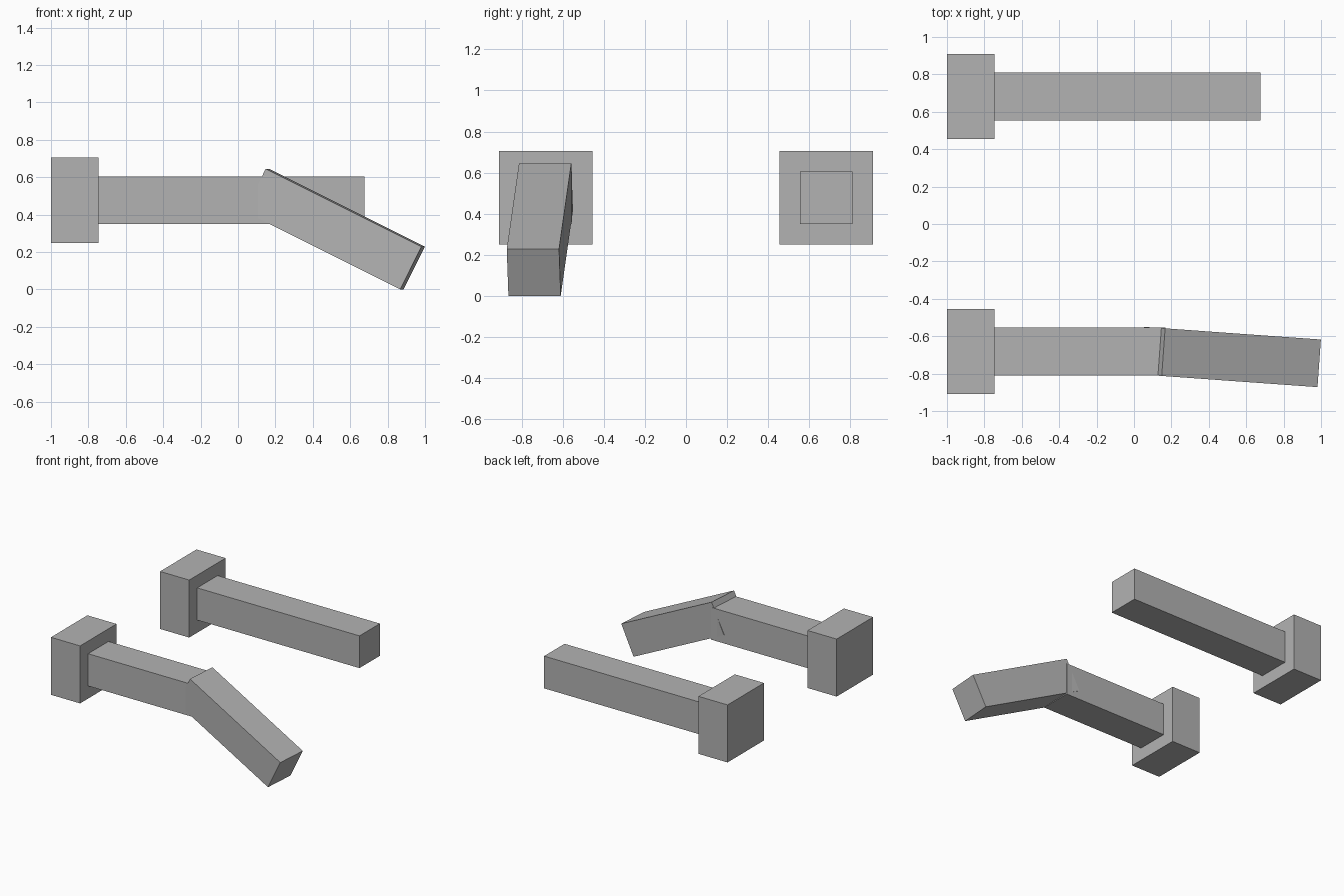
import bpy
import bmesh
from math import radians
from mathutils import Matrix, Vector

if "Cube" in bpy.data.objects:
    bpy.data.objects.remove(bpy.data.objects["Cube"])

grey = bpy.data.materials.new("plain_grey")
grey.diffuse_color = (0.45, 0.45, 0.45, 1)
grey.use_nodes = True
grey.node_tree.nodes["Principled BSDF"].inputs["Base Color"].default_value = grey.diffuse_color


def block(name, centre, size, pitch=0, yaw=0):
    """Flat-shaded box, pitched about y and then turned about z."""
    bm = bmesh.new()
    bmesh.ops.create_cube(bm, size=1, matrix=Matrix.Diagonal((*size, 1)))
    mesh = bpy.data.meshes.new(name)
    bm.to_mesh(mesh)
    bm.free()
    mesh.materials.append(grey)
    obj = bpy.data.objects.new(name, mesh)
    turn = Matrix.Rotation(radians(yaw), 4, 'Z') @ Matrix.Rotation(radians(pitch), 4, 'Y')
    obj.matrix_world = Matrix.Translation(Vector(centre)) @ turn
    bpy.context.collection.objects.link(obj)
    return obj


THICK = 0.255      # side of the square bars
HEAD_END = -0.745  # where the bars leave the end blocks


def bar(name, y, x_end):
    """Straight square bar running out of an end block."""
    block(name, ((HEAD_END + x_end) / 2, y, 0.477),
          (x_end - HEAD_END, THICK, THICK))


# End blocks
for side, y in (("front", -0.682), ("back", 0.682)):
    block(side + "_end_block", (-0.873, y, 0.477), (0.255, 0.455, 0.455))

# Straight back bar, shorter front bar
bar("back_bar", 0.682, 0.675)
bar("front_bar", -0.682, 0.168)

# Drooping bar joined to the front one
block("front_bent_bar", (0.517, -0.711, 0.323), (0.933, THICK, THICK),
      pitch=26.5, yaw=-4.1)
